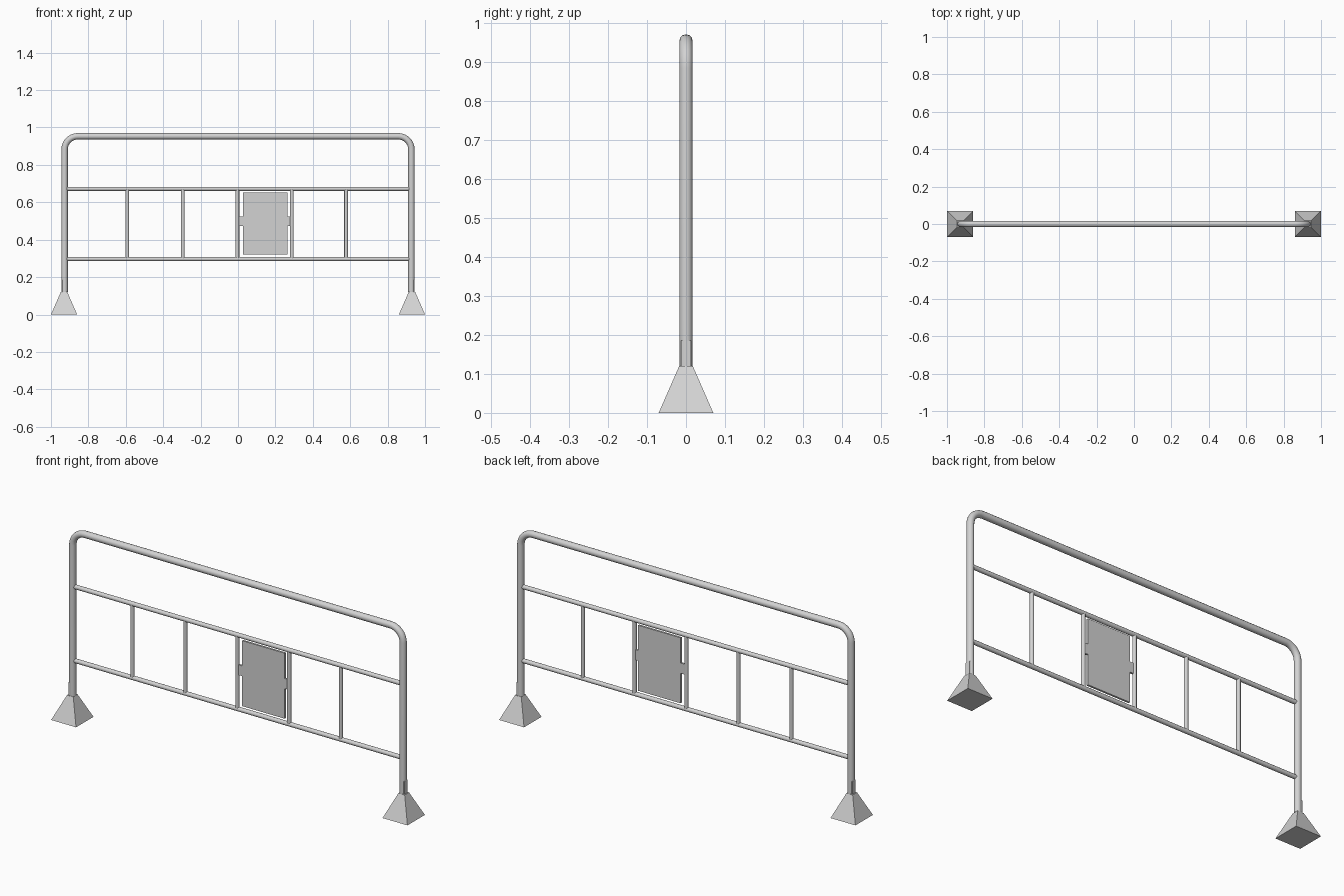
import bpy, bmesh, math
from mathutils import Vector

if "Cube" in bpy.data.objects:
    bpy.data.objects.remove(bpy.data.objects["Cube"], do_unlink=True)

steel = bpy.data.materials.new("light grey steel")
steel.use_nodes = True
GREY = (0.65, 0.65, 0.65, 1)
steel.diffuse_color = GREY
steel.node_tree.nodes["Principled BSDF"].inputs["Base Color"].default_value = GREY

POST_X, TOP_Z, BEND = 0.927, 0.953, 0.07
FOOT_X, FOOT_H = 0.93, 0.12
RAIL_Z = {"lower_rail": 0.297, "upper_rail": 0.672}


def tube(name, points, radius):
    """Round tube swept along a path of points."""
    curve = bpy.data.curves.new(name, "CURVE")
    curve.dimensions = "3D"
    curve.bevel_depth = radius
    curve.bevel_resolution = 4
    curve.use_fill_caps = True
    spline = curve.splines.new("POLY")
    spline.points.add(len(points) - 1)
    for target, p in zip(spline.points, points):
        target.co = (*p, 1)
    spline.use_smooth = True
    curve.materials.append(steel)
    obj = bpy.data.objects.new(name, curve)
    bpy.context.collection.objects.link(obj)
    return obj


def block(name, centre, size, taper=1.0):
    """Box whose top face is scaled by taper."""
    bm = bmesh.new()
    bmesh.ops.create_cube(bm, size=1)
    for v in bm.verts:
        k = taper if v.co.z > 0 else 1
        v.co = Vector((v.co.x * size[0] * k, v.co.y * size[1] * k, v.co.z * size[2])) + Vector(centre)
    mesh = bpy.data.meshes.new(name)
    bm.to_mesh(mesh)
    bm.free()
    mesh.materials.append(steel)
    obj = bpy.data.objects.new(name, mesh)
    bpy.context.collection.objects.link(obj)
    return obj


# Bent outer frame: up one post, round the corner, then mirrored
half = [(-POST_X, 0, FOOT_H)]
for i in range(9):
    a = math.pi / 2 * i / 8
    half.append((-POST_X + BEND * (1 - math.cos(a)), 0, TOP_Z - BEND + BEND * math.sin(a)))
tube("outer_frame", half + [(-x, y, z) for x, y, z in reversed(half)], 0.017)

# Horizontal rails
for name, z in RAIL_Z.items():
    tube(name, [(-POST_X, 0, z), (POST_X, 0, z)], 0.011)

# Upright bars between the rails
for i, x in enumerate((-0.592, -0.295, -0.003, 0.288, 0.578)):
    tube(f"upright_bar_{i + 1}", [(x, 0, z) for z in RAIL_Z.values()], 0.01)

# Sign plate with a small tab on each side
block("sign_plate", (0.146, 0, 0.486), (0.238, 0.01, 0.332))
for side, x in (("right", 0.014), ("left", 0.278)):
    block(f"plate_tab_{side}", (x, 0, 0.498), (0.032, 0.01, 0.052))

# Tapered feet with square spigots inside the posts
for side, s in (("right", -1), ("left", 1)):
    block(f"foot_{side}", (s * FOOT_X, 0, FOOT_H / 2), (0.14, 0.14, FOOT_H), 0.25)
    block(f"spigot_{side}", (s * FOOT_X, 0, 0.15), (0.026, 0.026, 0.07))
